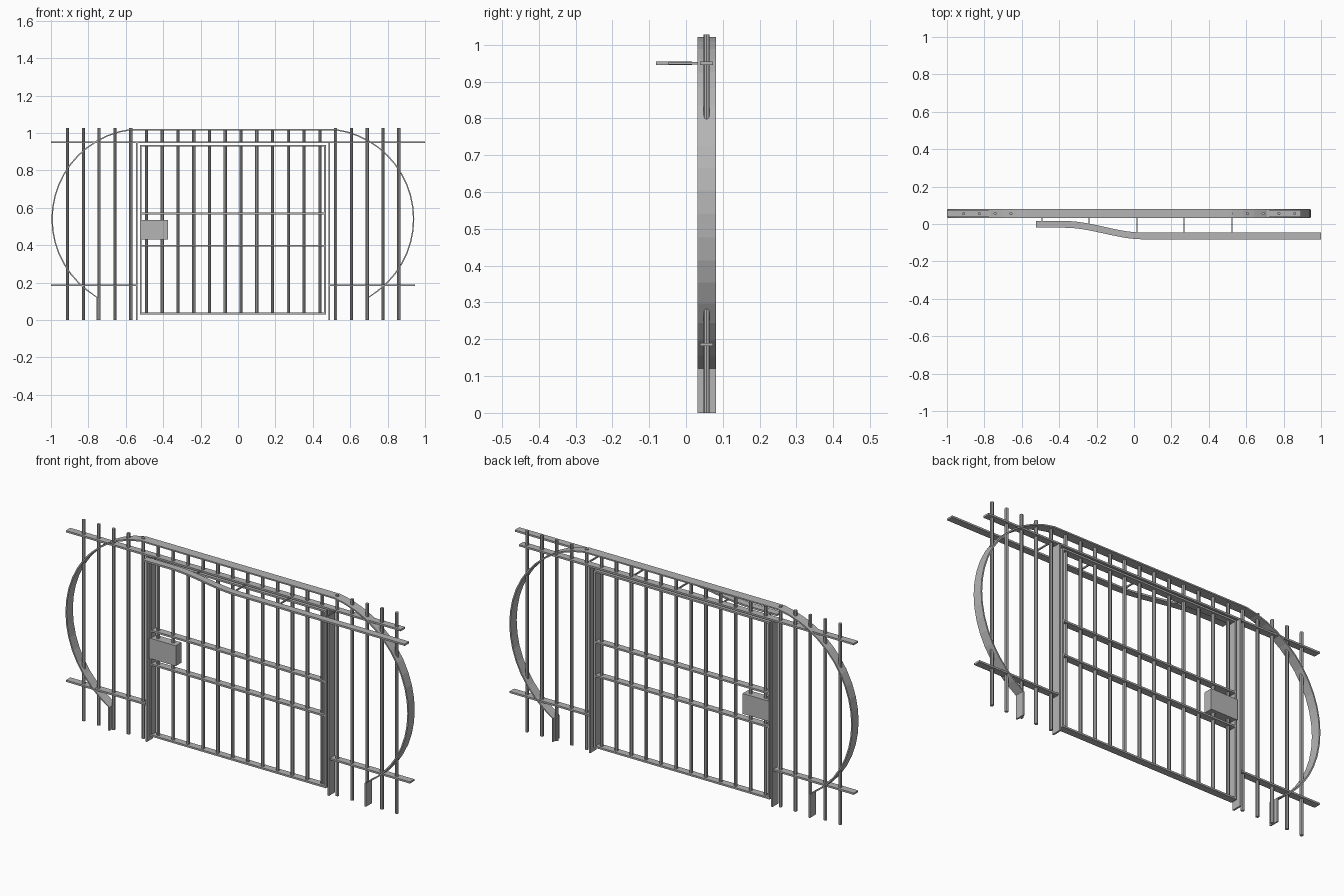
import bpy, bmesh, math

if "Cube" in bpy.data.objects:
    bpy.data.objects.remove(bpy.data.objects["Cube"])

steel = bpy.data.materials.new("grey steel")
steel.diffuse_color = (0.46, 0.46, 0.46, 1)
steel.use_nodes = True
steel.node_tree.nodes["Principled BSDF"].inputs["Base Color"].default_value = steel.diffuse_color
YC = 0.056   # centre plane of the fence


def finish(name, bm):
    bmesh.ops.recalc_face_normals(bm, faces=bm.faces)
    me = bpy.data.meshes.new(name)
    bm.to_mesh(me)
    bm.free()
    me.materials.append(steel)
    ob = bpy.data.objects.new(name, me)
    bpy.context.collection.objects.link(ob)
    return ob


def box(name, x0, x1, y0, y1, z0, z1):
    bm = bmesh.new()
    bmesh.ops.create_cube(bm, size=1)
    for v in bm.verts:
        v.co = ((x0 + x1) / 2 + v.co.x * (x1 - x0),
                (y0 + y1) / 2 + v.co.y * (y1 - y0),
                (z0 + z1) / 2 + v.co.z * (z1 - z0))
    return finish(name, bm)


def bar(name, x, z0, z1, r=0.0085):
    bm = bmesh.new()
    bmesh.ops.create_cone(bm, cap_ends=True, segments=8, radius1=r, radius2=r, depth=z1 - z0)
    bmesh.ops.translate(bm, verts=bm.verts, vec=(x, YC, (z0 + z1) / 2))
    return finish(name, bm)


def strip(name, rings):
    """Solid swept through a list of four-cornered sections."""
    bm = bmesh.new()
    vs = [[bm.verts.new(c) for c in ring] for ring in rings]
    for a, b in zip(vs, vs[1:]):
        for i in range(4):
            j = (i + 1) % 4
            bm.faces.new((a[i], a[j], b[j], b[i]))
    bm.faces.new(vs[0])
    bm.faces.new(vs[-1])
    return finish(name, bm)


# Curved flat band: leg, circular side, straight top, mirrored
CX, R, T = -0.0275, 0.485, 0.007
half = [(0.729, 0.0, 1, 0), (0.729, 0.12, 1, 0)]
n = 19
for i in range(1, n + 1):
    a = math.radians(-60 + 142.5 * i / n)
    half.append((0.485 + R * math.cos(a), 0.54 + R * math.sin(a), math.cos(a), math.sin(a)))
path = half + [(-x, z, -nx, nz) for x, z, nx, nz in reversed(half)]
rings = []
for x, z, nx, nz in path:
    xi, zi = x - nx * T, z - nz * T
    rings.append([(CX + x, 0.031, z), (CX + x, 0.081, z),
                  (CX + xi, 0.081, zi), (CX + xi, 0.031, zi)])
strip("curved_band", rings)

# Vertical bars: side panels run full height, gate bars stop at the gate frame
for k in range(22):
    x = -0.911 + k * 0.0843
    if k < 5 or k > 16:
        bar("side_bar", x, 0.0, 1.027)
    else:
        bar("gate_bar", x, 0.035, 0.932)
        bar("top_bar", x, 0.95, 1.018)

# Fixed flat rails
ry0, ry1 = YC - 0.018, YC + 0.018
box("upper_rail", -1.0, 0.893, ry0, ry1, 0.945, 0.954)
box("lower_rail_left", -1.0, -0.545, ry0, ry1, 0.181, 0.19)
box("lower_rail_right", 0.492, 0.945, ry0, ry1, 0.181, 0.19)

# Door posts
box("post_left", -0.546, -0.537, 0.031, 0.081, 0.0, 0.946)
box("post_right", 0.484, 0.493, 0.031, 0.081, 0.0, 0.946)

# Gate frame and cross rails
box("gate_stile_left", -0.525, -0.516, ry0, ry1, 0.03, 0.936)
box("gate_stile_right", 0.461, 0.47, ry0, ry1, 0.03, 0.936)
for name, z in (("gate_bottom", 0.03), ("gate_rail", 0.393), ("gate_rail", 0.565), ("gate_top", 0.927)):
    box(name, -0.52, 0.465, ry0, ry1, z, z + 0.009)

# Lock box
box("lock_box", -0.525, -0.375, 0.033, 0.079, 0.43, 0.534)


# Bent guide rail in front, with an S curve along its left part
def guide_y(x):
    t = min(max((x + 0.37) / 0.42, 0), 1)
    return -0.002 - 0.062 * t * t * (3 - 2 * t)


xs = [-0.525] + [-0.37 + 0.42 * i / 14 for i in range(15)] + [1.0]
strip("guide_rail", [[(x, guide_y(x) - 0.018, 0.945), (x, guide_y(x) + 0.018, 0.945),
                      (x, guide_y(x) + 0.018, 0.954), (x, guide_y(x) - 0.018, 0.954)] for x in xs])

# Thin spacers between the guide rail and the upper rail
for x in (-0.492, -0.24, 0.017, 0.268, 0.523):
    box("spacer", x - 0.003, x + 0.003, guide_y(x), ry0 + 0.005, 0.946, 0.953)
